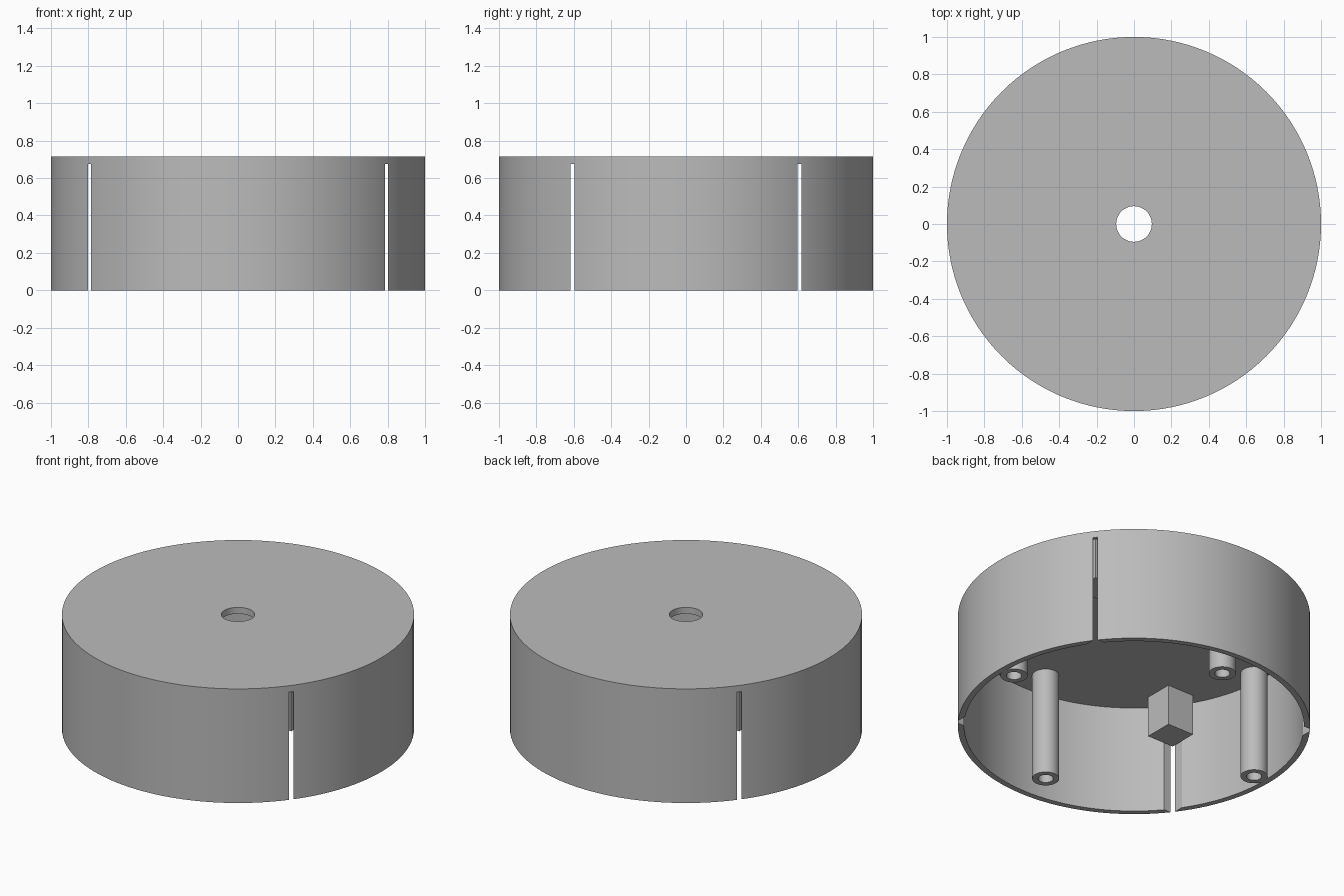
import bpy, bmesh
from math import cos, sin, tau, radians

default = bpy.data.objects.get("Cube")
if default:
    bpy.data.objects.remove(default, do_unlink=True)

HEIGHT, CEILING = 0.715, 0.675
OUTER, INNER, HOLE = 1.0, 0.965, 0.095

grey = bpy.data.materials.new("plain_grey")
grey.use_nodes = True
grey.diffuse_color = (0.5, 0.5, 0.5, 1)
grey.node_tree.nodes["Principled BSDF"].inputs["Base Color"].default_value = (0.5, 0.5, 0.5, 1)


def finish(name, bm):
    bmesh.ops.recalc_face_normals(bm, faces=bm.faces)
    mesh = bpy.data.meshes.new(name)
    bm.to_mesh(mesh)
    bm.free()
    obj = bpy.data.objects.new(name, mesh)
    bpy.context.collection.objects.link(obj)
    mesh.materials.append(grey)
    return obj


def select(obj):
    bpy.ops.object.select_all(action='DESELECT')
    obj.select_set(True)
    bpy.context.view_layer.objects.active = obj


def smooth(obj):
    select(obj)
    bpy.ops.object.shade_smooth_by_angle(angle=radians(30))


def ring(name, profile, segments, x=0, y=0):
    """Turn a closed (radius, z) profile around a vertical axis."""
    bm = bmesh.new()
    loops = []
    for i in range(segments):
        a = tau * i / segments
        loops.append([bm.verts.new((x + r * cos(a), y + r * sin(a), z)) for r, z in profile])
    n = len(profile)
    for i in range(segments):
        p, q = loops[i], loops[(i + 1) % segments]
        for j in range(n):
            k = (j + 1) % n
            bm.faces.new((p[j], q[j], q[k], p[k]))
    return finish(name, bm)


def box(name, low, high):
    bm = bmesh.new()
    bmesh.ops.create_cube(bm, size=1)
    for v in bm.verts:
        for i in range(3):
            v.co[i] = high[i] if v.co[i] > 0 else low[i]
    return finish(name, bm)


# Round shell: top plate with a central hole and a thin side wall
shell = ring("shell", [(HOLE, CEILING), (HOLE, HEIGHT), (OUTER, HEIGHT),
                       (OUTER, 0), (INNER, 0), (INNER, CEILING)], 128)

# Rectangular cavity whose corners break through the wall as four slots
cutter = box("cavity_cutter", (-0.803, -0.617, -0.1), (0.803, 0.617, CEILING - 0.001))
cutter.hide_render = True
cut = shell.modifiers.new("corner_slots", 'BOOLEAN')
cut.operation = 'DIFFERENCE'
cut.solver = 'EXACT'
cut.object = cutter
select(shell)
bpy.ops.object.modifier_apply(modifier=cut.name)
bpy.data.objects.remove(cutter, do_unlink=True)
smooth(shell)

# Hollow screw posts hanging from the ceiling
post_profile = [(0.043, 0), (0.077, 0), (0.077, CEILING + 0.01), (0.043, CEILING + 0.01)]
for side, x, y in (("left", 0.89, 0), ("right", -0.89, 0), ("front", 0, -0.78), ("back", 0, 0.78)):
    smooth(ring(side + "_screw_post", post_profile, 48, x, y))

# Support blocks tucked into the four corners of the cavity
for side, sx in (("left", 1), ("right", -1)):
    for end, sy in (("front", -1), ("back", 1)):
        xs = sorted((sx * 0.603, sx * 0.785))
        ys = sorted((sy * 0.415, sy * 0.594))
        box(f"{end}_{side}_support_block", (xs[0], ys[0], 0.42), (xs[1], ys[1], CEILING + 0.01))
